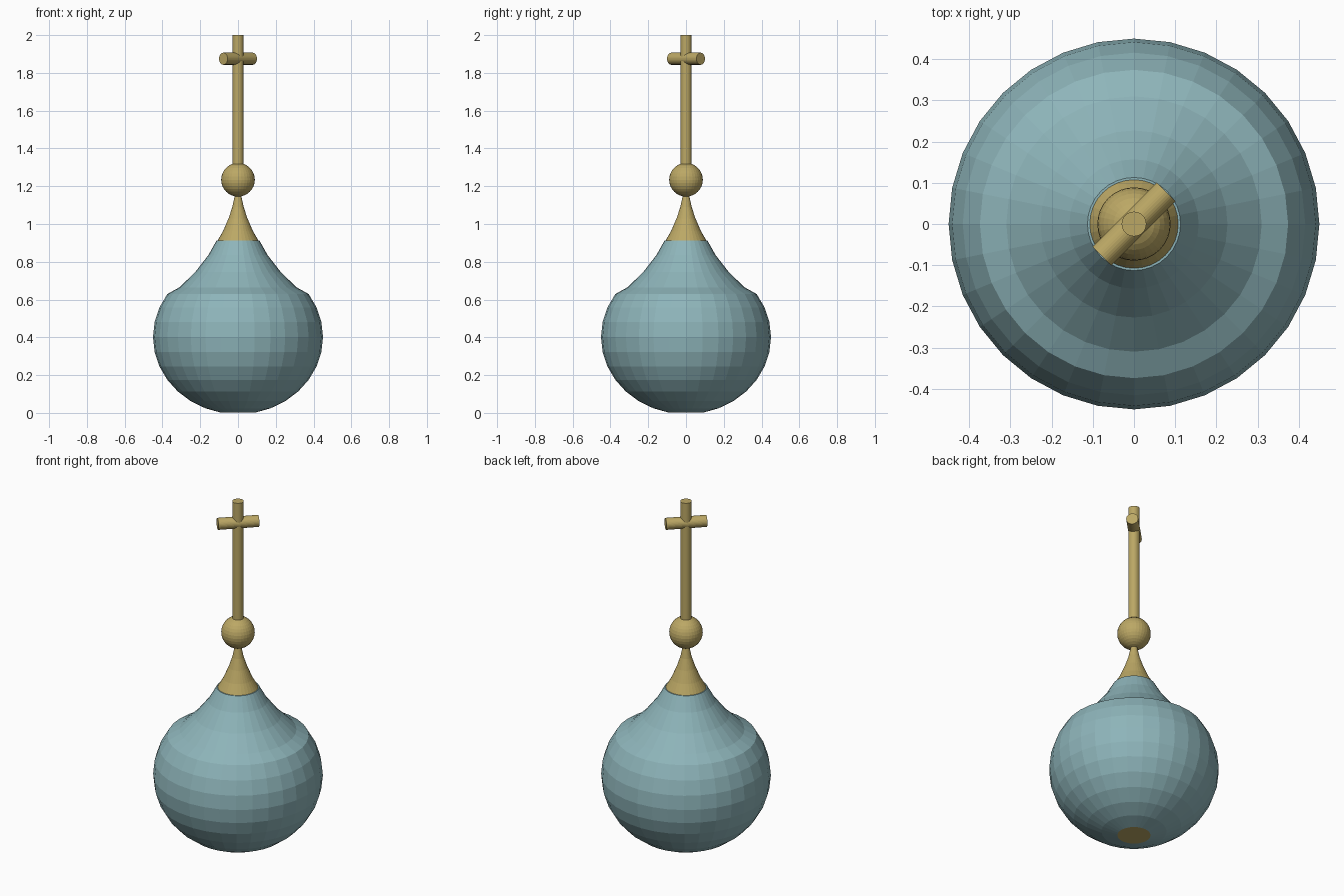
import bpy, bmesh, math
from mathutils import Matrix

if "Cube" in bpy.data.objects:
    bpy.data.objects.remove(bpy.data.objects["Cube"])

SIDES = 32


def material(name, color):
    m = bpy.data.materials.new(name)
    m.diffuse_color = color
    m.use_nodes = True
    m.node_tree.nodes["Principled BSDF"].inputs["Base Color"].default_value = m.diffuse_color
    return m


blue = material("blue_roof", (0.27, 0.46, 0.49, 1))
gold = material("gold", (0.50, 0.39, 0.13, 1))


def finish(name, bm, mats):
    bmesh.ops.recalc_face_normals(bm, faces=bm.faces)
    mesh = bpy.data.meshes.new(name)
    bm.to_mesh(mesh)
    bm.free()
    for m in mats:
        mesh.materials.append(m)
    obj = bpy.data.objects.new(name, mesh)
    bpy.context.collection.objects.link(obj)
    return obj


def lathe(name, profile, mats):
    """Turn (radius, z) points around the z axis and cap both ends."""
    bm = bmesh.new()
    rings = []
    for r, z in profile:
        rings.append([bm.verts.new((r * math.cos(a), r * math.sin(a), z))
                      for a in (2 * math.pi * i / SIDES for i in range(SIDES))])
    for low, high in zip(rings, rings[1:]):
        for i in range(SIDES):
            j = (i + 1) % SIDES
            bm.faces.new((low[i], low[j], high[j], high[i]))
    bottom = bm.faces.new(rings[0][::-1])
    bm.faces.new(rings[-1])
    bottom.material_index = len(mats) - 1
    return finish(name, bm, mats)


def rod(name, radius, length, matrix):
    bm = bmesh.new()
    bmesh.ops.create_cone(bm, cap_ends=True, segments=SIDES, radius1=radius,
                          radius2=radius, depth=length, matrix=matrix)
    return finish(name, bm, [gold])


# Onion dome: squashed bulb, then a concave neck; gold disc underneath
bulb = []
for k in range(-7, 4):
    a = math.radians(11.25 * k)
    bulb.append((0.45 * math.cos(a), 0.402 + 0.409 * math.sin(a)))
neck = [(0.31, 0.665), (0.227, 0.745), (0.157, 0.835), (0.113, 0.913)]
lathe("onion_dome", bulb + neck, [blue, gold])

# Gold spire cone
lathe("spire_cone", [(0.108, 0.912), (0.078, 0.965), (0.05, 1.03),
                     (0.03, 1.09), (0.015, 1.16)], [gold])

# Ball on the spire
bm = bmesh.new()
bmesh.ops.create_uvsphere(bm, u_segments=SIDES, v_segments=16, radius=0.089,
                          matrix=Matrix.Translation((0, 0, 1.234)))
finish("spire_ball", bm, [gold])

# Cross: upright and diagonal bar
rod("cross_upright", 0.03, 0.72, Matrix.Translation((0, 0, 1.64)))
rod("cross_bar", 0.032, 0.22, Matrix.Translation((0, 0, 1.875))
    @ Matrix.Rotation(math.radians(45), 4, 'Z')
    @ Matrix.Rotation(math.radians(90), 4, 'Y'))
